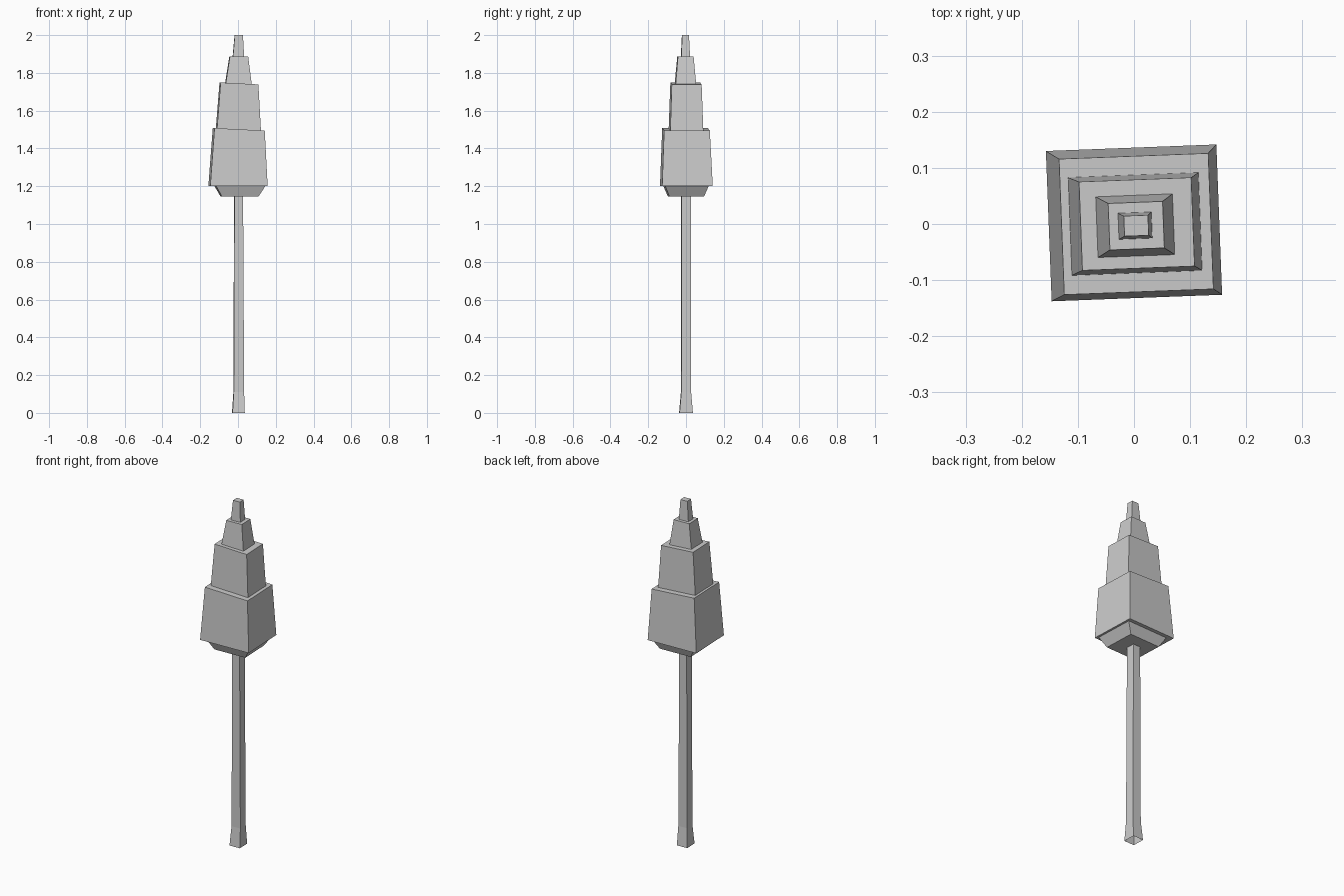
import bpy, bmesh
from mathutils import Matrix, Vector
from math import radians

if "Cube" in bpy.data.objects:
    bpy.data.objects.remove(bpy.data.objects["Cube"])

TWIST = Matrix.Rotation(radians(2.2), 4, 'Z')


def loft(name, sections, open_bottom=False):
    """Skin rectangular sections: (z, width, depth, centre x, centre y, tilt)."""
    bm = bmesh.new()
    rings = []
    for z, w, d, cx, cy, tilt in sections:
        ring = []
        for sx, sy in ((-1, -1), (1, -1), (1, 1), (-1, 1)):
            p = TWIST @ Vector((sx * w / 2, sy * d / 2, z - tilt * sx * w / 2))
            ring.append(bm.verts.new(p + Vector((cx, cy, 0))))
        rings.append(ring)
    for a, b in zip(rings, rings[1:]):
        for i in range(4):
            j = (i + 1) % 4
            bm.faces.new((a[i], a[j], b[j], b[i]))
    bm.faces.new(rings[-1])
    if not open_bottom:
        bm.faces.new(rings[0][::-1])
    mesh = bpy.data.meshes.new(name)
    bm.to_mesh(mesh)
    bm.free()
    obj = bpy.data.objects.new(name, mesh)
    bpy.context.collection.objects.link(obj)


# Trunk with flared foot
loft("trunk", [(0, .065, .071, .002, 0, 0),
               (.11, .055, .052, .004, 0, 0),
               (1.15, .046, .05, .003, 0, 0)], open_bottom=True)

# Tapered underside of the foliage
loft("foliage_underside", [(1.145, .193, .183, .008, 0, 0),
                           (1.2, .26, .23, .01, 0, 0)])

# Stacked foliage tiers
tiers = [
    [(1.2, .304, .268, 0, .002, 0), (1.501, .266, .242, .004, 0, .05)],
    [(1.495, .233, .175, .002, 0, .05), (1.744, .2, .158, .005, 0, .05)],
    [(1.74, .138, .109, .002, -.003, .04), (1.886, .097, .083, .004, -.003, 0)],
    [(1.882, .06, .047, .002, -.003, 0), (2.0, .043, .036, .004, -.003, 0)],
]
for n, sections in enumerate(tiers, 1):
    loft(f"foliage_tier_{n}", sections)
